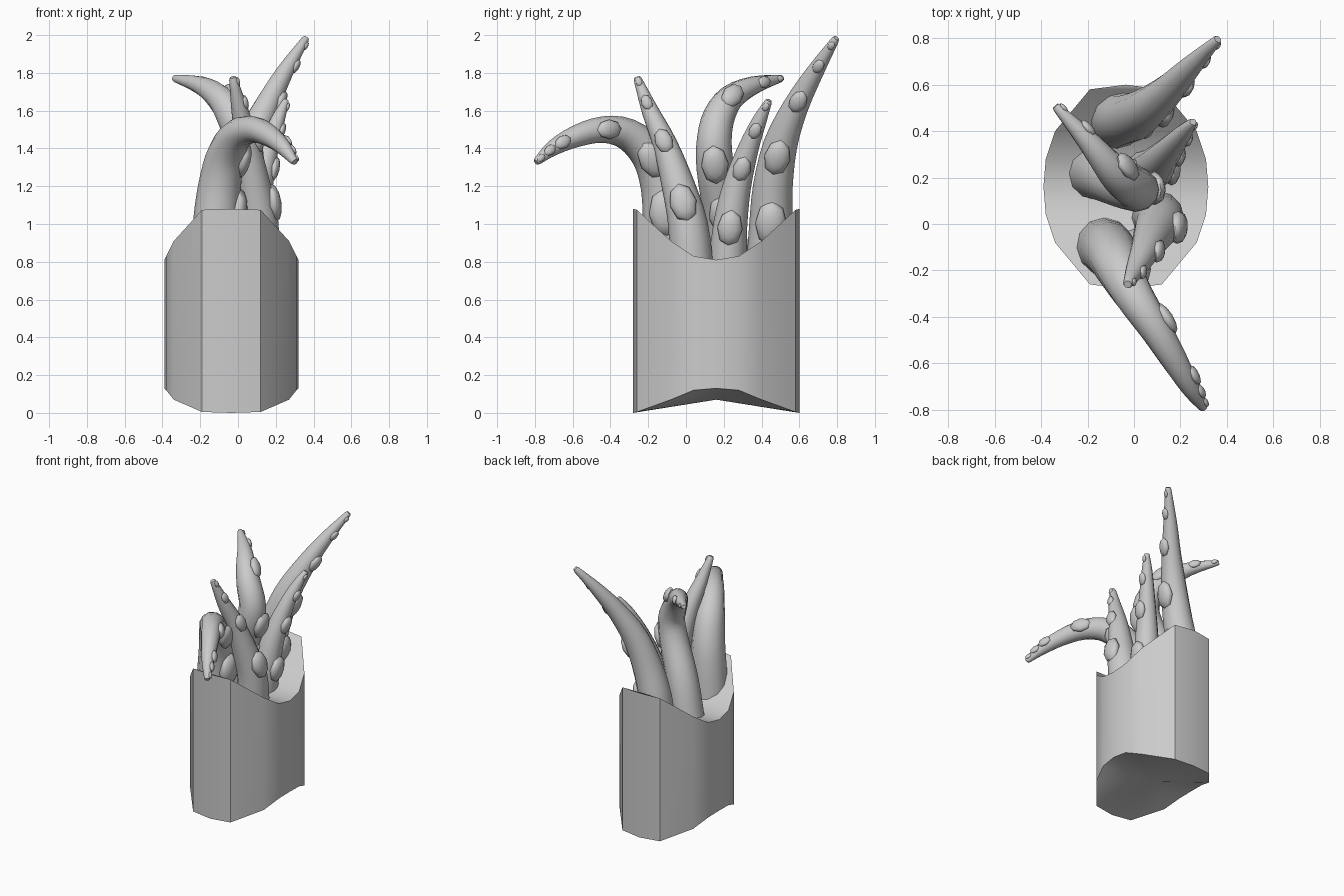
import bpy, bmesh, math
from mathutils import Vector, Matrix

if "Cube" in bpy.data.objects:
    bpy.data.objects.remove(bpy.data.objects["Cube"])


def finish(bm, name, angle=35):
    bmesh.ops.recalc_face_normals(bm, faces=bm.faces)
    mesh = bpy.data.meshes.new(name)
    bm.to_mesh(mesh)
    bm.free()
    ob = bpy.data.objects.new(name, mesh)
    bpy.context.collection.objects.link(ob)
    bpy.ops.object.select_all(action='DESELECT')
    ob.select_set(True)
    bpy.context.view_layer.objects.active = ob
    bpy.ops.object.shade_smooth_by_angle(angle=math.radians(angle))
    return ob


# Saddle-topped base: half width, distance from centre in y, bottom z, top z
CX, CY = -0.035, 0.16
quarter = [(0, .44, 0, 1.08), (.155, .42, .005, 1.075), (.305, .24, .07, .91),
           (.345, .12, .12, .83), (.355, 0, .13, .81)]
side = [(w, -d, b, t) for w, d, b, t in quarter]
side += [(w, d, b, t) for w, d, b, t in quarter[-2::-1]]
outline = side + [(-w, d, b, t) for w, d, b, t in side[-2:0:-1]]
bm = bmesh.new()
low = [bm.verts.new((CX + w, CY + d, b)) for w, d, b, t in outline]
top = [bm.verts.new((CX + w, CY + d, t)) for w, d, b, t in outline]
n = len(outline)
centre = bm.verts.new((CX, CY, .07))
for i in range(n):
    j = (i + 1) % n
    bm.faces.new((low[i], low[j], top[j], top[i]))
    bm.faces.new((low[j], low[i], centre))
# Saddle surface made of strips across x
for i in range(n // 2):
    strip = [top[i], top[i + 1], top[-i - 1], top[-i % n]]
    bm.faces.new(list(dict.fromkeys(strip)))
finish(bm, "saddle_base", 30)


# Smooth path through (x, y, z, radius) points
def sample(points, u):
    i = min(int(u), len(points) - 2)
    f = u - i
    p = [Vector(points[max(0, min(len(points) - 1, k))]) for k in range(i - 1, i + 3)]
    return 0.5 * (2 * p[1] + (p[2] - p[0]) * f
                  + (2 * p[0] - 5 * p[1] + 4 * p[2] - p[3]) * f ** 2
                  + (3 * p[1] - p[0] - 3 * p[2] + p[3]) * f ** 3)


# Frame at a path point: position, radius, tangent, sucker direction, side
def frame(points, u):
    end = len(points) - 1
    s = sample(points, u)
    t = (sample(points, min(u + .05, end)) - sample(points, max(u - .05, 0))).xyz.normalized()
    out = (Vector((1, 0, 0)) - t * t.x).normalized()
    return s.xyz, s.w, t, out, t.cross(out)


def tentacle(name, points, suckers, sides=12, per=3):
    bm = bmesh.new()
    end = len(points) - 1
    stations = [frame(points, k / per) for k in range(end * per + 1)]
    pos, r, t, o, s = stations[-1]
    stations.append((pos + t * r * .6, r * .75, t, o, s))   # rounded tip
    rings = []
    for pos, r, t, o, s in stations:
        rings.append([bm.verts.new(pos + r * (o * math.cos(a) + s * math.sin(a)))
                      for a in (2 * math.pi * k / sides for k in range(sides))])
    for a, b in zip(rings, rings[1:]):
        for k in range(sides):
            m = (k + 1) % sides
            bm.faces.new((a[k], a[m], b[m], b[k]))
    bm.faces.new(rings[0])
    bm.faces.new(rings[-1])
    finish(bm, name, 60)

    # Oval suckers along the inner side
    bm = bmesh.new()
    for u in suckers:
        pos, r, t, o, s = frame(points, u)
        rot = Matrix((t, s, o)).transposed().to_4x4()
        m = (Matrix.Translation(pos + o * r * .92) @ rot
             @ Matrix.Diagonal((r * 1.08, r * .74, r * .42, 1)))
        bmesh.ops.create_uvsphere(bm, u_segments=8, v_segments=6, radius=1, matrix=m)
    finish(bm, name + "_suckers", 60)


tentacle("front_tentacle",
         [(-.13, -.10, .78, .13), (-.11, -.11, 1.08, .12), (-.09, -.14, 1.25, .11),
          (-.06, -.20, 1.38, .10), (0, -.31, 1.475, .085), (.085, -.44, 1.5, .07),
          (.17, -.58, 1.465, .058), (.24, -.70, 1.405, .042), (.295, -.785, 1.335, .022)],
         [.95, 2.8, 5, 6.7, 7.3, 7.8])
tentacle("middle_tentacle",
         [(.10, .03, .78, .115), (.11, .01, 1.0, .105), (.085, -.04, 1.2, .088),
          (.05, -.11, 1.42, .065), (.01, -.19, 1.6, .045), (-.025, -.255, 1.765, .022)],
         [1.5, 3.05, 4.2, 4.85])
tentacle("left_tentacle",
         [(-.17, .22, .78, .115), (-.11, .20, 1.05, .11), (-.01, .155, 1.3, .1),
          (.015, .15, 1.45, .092), (-.03, .175, 1.57, .085), (-.1, .24, 1.67, .07),
          (-.2, .36, 1.735, .048), (-.33, .5, 1.77, .02)],
         [1.1, 2.2, 4.8, 6.2, 6.85])
tentacle("tall_tentacle",
         [(-.08, .44, .78, .12), (-.06, .45, 1.0, .115), (-.01, .46, 1.2, .105),
          (.06, .50, 1.42, .09), (.15, .58, 1.62, .068), (.245, .68, 1.8, .047),
          (.355, .79, 1.975, .021)],
         [1.1, 2.8, 4.25, 5.25, 5.8])
tentacle("short_tentacle",
         [(.05, .22, .78, .1), (.08, .235, 1.0, .09), (.11, .27, 1.2, .075),
          (.16, .33, 1.4, .055), (.21, .39, 1.55, .038), (.25, .435, 1.645, .02)],
         [.95, 2.5, 3.65, 4.7])
